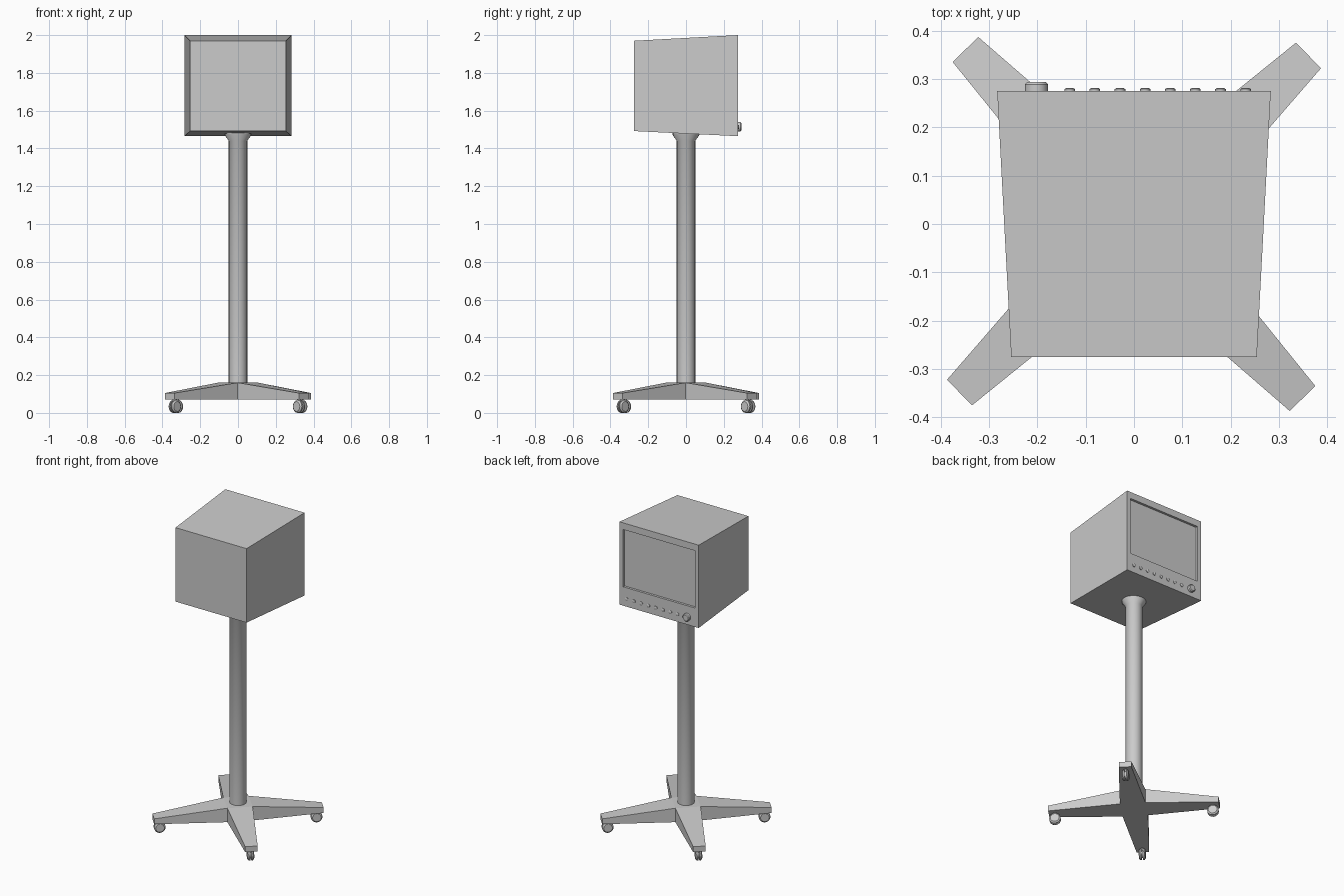
import bpy, bmesh, math
from mathutils import Matrix, Vector

if "Cube" in bpy.data.objects:
    bpy.data.objects.remove(bpy.data.objects["Cube"])


def make_object(name, bm, smooth=False):
    bmesh.ops.recalc_face_normals(bm, faces=bm.faces)
    mesh = bpy.data.meshes.new(name)
    bm.to_mesh(mesh)
    bm.free()
    obj = bpy.data.objects.new(name, mesh)
    bpy.context.collection.objects.link(obj)
    if smooth:
        bpy.ops.object.select_all(action='DESELECT')
        obj.select_set(True)
        bpy.context.view_layer.objects.active = obj
        bpy.ops.object.shade_smooth_by_angle(angle=math.radians(35))
    return obj


def lathe(name, profile, sides, matrix=Matrix(), smooth=True):
    """Capped solid of revolution about local z from (radius, height) pairs."""
    bm = bmesh.new()
    rings = [[bm.verts.new((r * math.cos(2 * math.pi * i / sides),
                            r * math.sin(2 * math.pi * i / sides), z))
              for i in range(sides)] for r, z in profile]
    for a, b in zip(rings, rings[1:]):
        for i in range(sides):
            j = (i + 1) % sides
            bm.faces.new((a[i], a[j], b[j], b[i]))
    bm.faces.new(rings[0][::-1])
    bm.faces.new(rings[-1])
    bm.transform(matrix)
    return make_object(name, bm, smooth)


# Monitor cabinet: tapered box with a recessed screen on the +y face
bm = bmesh.new()
bmesh.ops.create_cube(bm, size=2)
for v in bm.verts:
    screen_end = v.co.y > 0
    v.co.x *= 0.283 if screen_end else 0.254
    if v.co.z > 0:
        v.co.z = 2.0 if screen_end else 1.97
    else:
        v.co.z = 1.465 if screen_end else 1.492
    v.co.y *= 0.275
bm.normal_update()
face = max(bm.faces, key=lambda f: f.calc_center_median().y)
bmesh.ops.inset_region(bm, faces=[face], thickness=0.03)
for v in face.verts:
    v.co.x = math.copysign(0.256, v.co.x)
    v.co.z = 1.957 if v.co.z > 1.7 else 1.587
new = bmesh.ops.extrude_face_region(bm, geom=[face])
bmesh.ops.translate(bm, vec=(0, -0.015, 0),
                    verts=[g for g in new['geom'] if isinstance(g, bmesh.types.BMVert)])
if face.is_valid:
    bmesh.ops.delete(bm, geom=[face], context='FACES_ONLY')
make_object("monitor_cabinet", bm)

# Control buttons and dial below the screen
face_out = Matrix.Rotation(-math.pi / 2, 4, 'X')
for i in range(8):
    lathe("button", [(0.011, -0.005), (0.011, 0.004), (0.008, 0.006)], 12,
          Matrix.Translation((-0.133 + 0.052 * i, 0.275, 1.514)) @ face_out)
lathe("dial", [(0.024, -0.005), (0.024, 0.014), (0.019, 0.019)], 12,
      Matrix.Translation((-0.202, 0.275, 1.515)) @ face_out)

# Pole with flared collar
lathe("pole", [(0.049, 0.15), (0.049, 1.44), (0.071, 1.472), (0.071, 1.488)], 24)

# Four-armed base: flat hub, arms taper and slope to the tips
TURN = math.radians(44)
outline = []
for k in range(4):
    rot = Matrix.Rotation(TURN + k * math.pi / 2, 3, 'Z')
    for x, y, top in ((0.502, -0.037, 0.105), (0.502, 0.037, 0.105), (0.075, 0.075, 0.16)):
        p = rot @ Vector((x, y, 0))
        outline.append((p.x, p.y, top))
bm = bmesh.new()
low = [bm.verts.new((x, y, 0.07)) for x, y, _ in outline]
high = [bm.verts.new(p) for p in outline]
n = len(outline)
for i in range(n):
    j = (i + 1) % n
    bm.faces.new((low[i], low[j], high[j], high[i]))
bm.faces.new(low[::-1])
bm.faces.new([high[3 * k + 2] for k in range(4)])
for k in range(4):
    bm.faces.new([high[(3 * k + o) % n] for o in (-1, 0, 1, 2)])
make_object("base", bm)

# Castors under the arm tips: twin wheels, axle and stem
for k in range(4):
    place = Matrix.Rotation(TURN + k * math.pi / 2, 4, 'Z') @ Matrix.Translation((0.465, 0, 0))
    for side in (-1, 1):
        axis = Matrix.Translation((0, 0, 0.034)) @ Matrix.Rotation(side * math.pi / 2, 4, 'X')
        lathe("castor_wheel", [(0.034, 0.004), (0.034, 0.012), (0.026, 0.019)], 16, place @ axis)
    lathe("castor_axle", [(0.022, -0.006), (0.022, 0.006)], 12,
          place @ Matrix.Translation((0, 0, 0.034)) @ Matrix.Rotation(math.pi / 2, 4, 'X'))
    lathe("castor_stem", [(0.012, 0.04), (0.012, 0.075)], 12, place)
